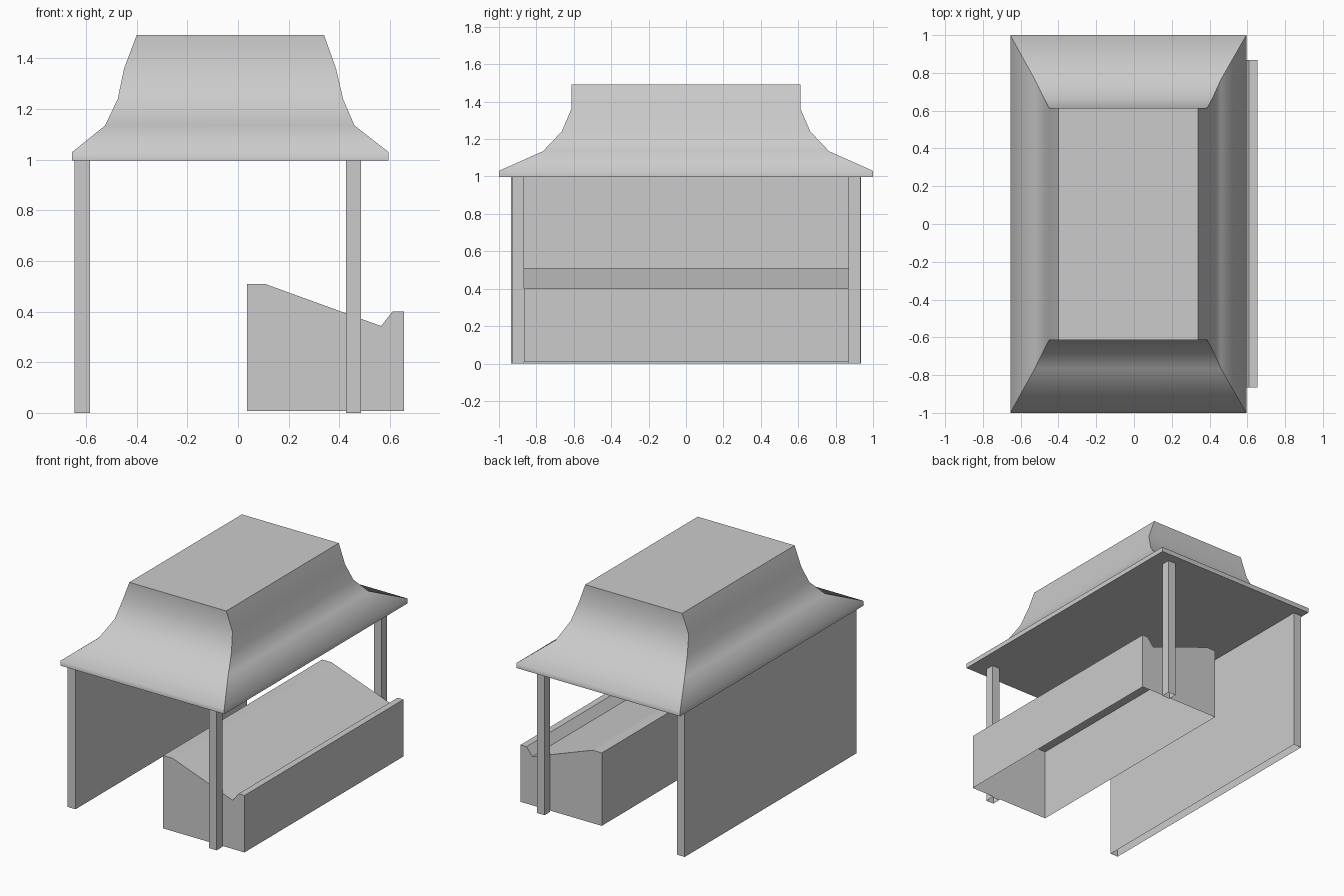
import bpy
import bmesh

if "Cube" in bpy.data.objects:
    bpy.data.objects.remove(bpy.data.objects["Cube"], do_unlink=True)

# One plain grey for the whole stall
grey = bpy.data.materials.new("plain_grey")
grey.use_nodes = True
colour = (0.6, 0.6, 0.6, 1)
grey.diffuse_color = colour
grey.node_tree.nodes["Principled BSDF"].inputs["Base Color"].default_value = colour


def finish(name, bm, recalc=True):
    if recalc:
        bmesh.ops.recalc_face_normals(bm, faces=bm.faces)
    mesh = bpy.data.meshes.new(name)
    bm.to_mesh(mesh)
    bm.free()
    mesh.materials.append(grey)
    obj = bpy.data.objects.new(name, mesh)
    bpy.context.collection.objects.link(obj)
    return obj


def open_box(name, x0, x1, y0, y1, z0, z1):
    """Box without a bottom face."""
    bm = bmesh.new()
    bmesh.ops.create_cube(bm, size=1)
    bm.normal_update()
    bottom = [f for f in bm.faces if f.normal.z < -0.9]
    bmesh.ops.delete(bm, geom=bottom, context='FACES_ONLY')
    for v in bm.verts:
        v.co = (x1 if v.co.x > 0 else x0,
                y1 if v.co.y > 0 else y0,
                z1 if v.co.z > 0 else z0)
    return finish(name, bm, False)


# Roof: stacked rectangles (z, left x, right x, half depth), flared eaves
rings = [(0.997, -0.655, 0.595, 1.0), (1.03, -0.655, 0.595, 1.0),
         (1.135, -0.525, 0.46, 0.765), (1.24, -0.475, 0.415, 0.665),
         (1.36, -0.45, 0.387, 0.613), (1.492, -0.40, 0.34, 0.613)]
bm = bmesh.new()
loops = [[bm.verts.new(p) for p in ((a, -d, z), (b, -d, z), (b, d, z), (a, d, z))]
         for z, a, b, d in rings]
for low, high in zip(loops, loops[1:]):
    for i in range(4):
        j = (i + 1) % 4
        bm.faces.new((low[i], low[j], high[j], high[i])).smooth = True
    # Hips stay crisp while each slope is smooth
    for i in range(4):
        bm.edges.get((low[i], high[i])).smooth = False
for ring, cap in ((loops[0], loops[0][::-1]), (loops[-1], loops[-1])):
    bm.faces.new(cap)
    for i in range(4):
        bm.edges.get((ring[i], ring[(i + 1) % 4])).smooth = False
finish("roof", bm)

# Back wall and the two posts on the open side
open_box("side_wall", -0.645, -0.585, -0.935, 0.935, 0, 0.997)
open_box("front_post", 0.427, 0.486, -0.927, -0.865, 0, 0.997)
open_box("rear_post", 0.427, 0.486, 0.87, 0.932, 0, 0.997)

# Counter: sloped display top with a raised lip, open underneath
profile = [(0.035, 0.007), (0.035, 0.51), (0.105, 0.51), (0.565, 0.343),
           (0.61, 0.40), (0.655, 0.40), (0.655, 0.007)]
bm = bmesh.new()
near, far = [[bm.verts.new((x, y, z)) for x, z in profile] for y in (-0.865, 0.868)]
bm.faces.new(near)
bm.faces.new(far[::-1])
for i in range(len(profile) - 1):
    bm.faces.new((near[i + 1], near[i], far[i], far[i + 1]))
finish("counter", bm)
